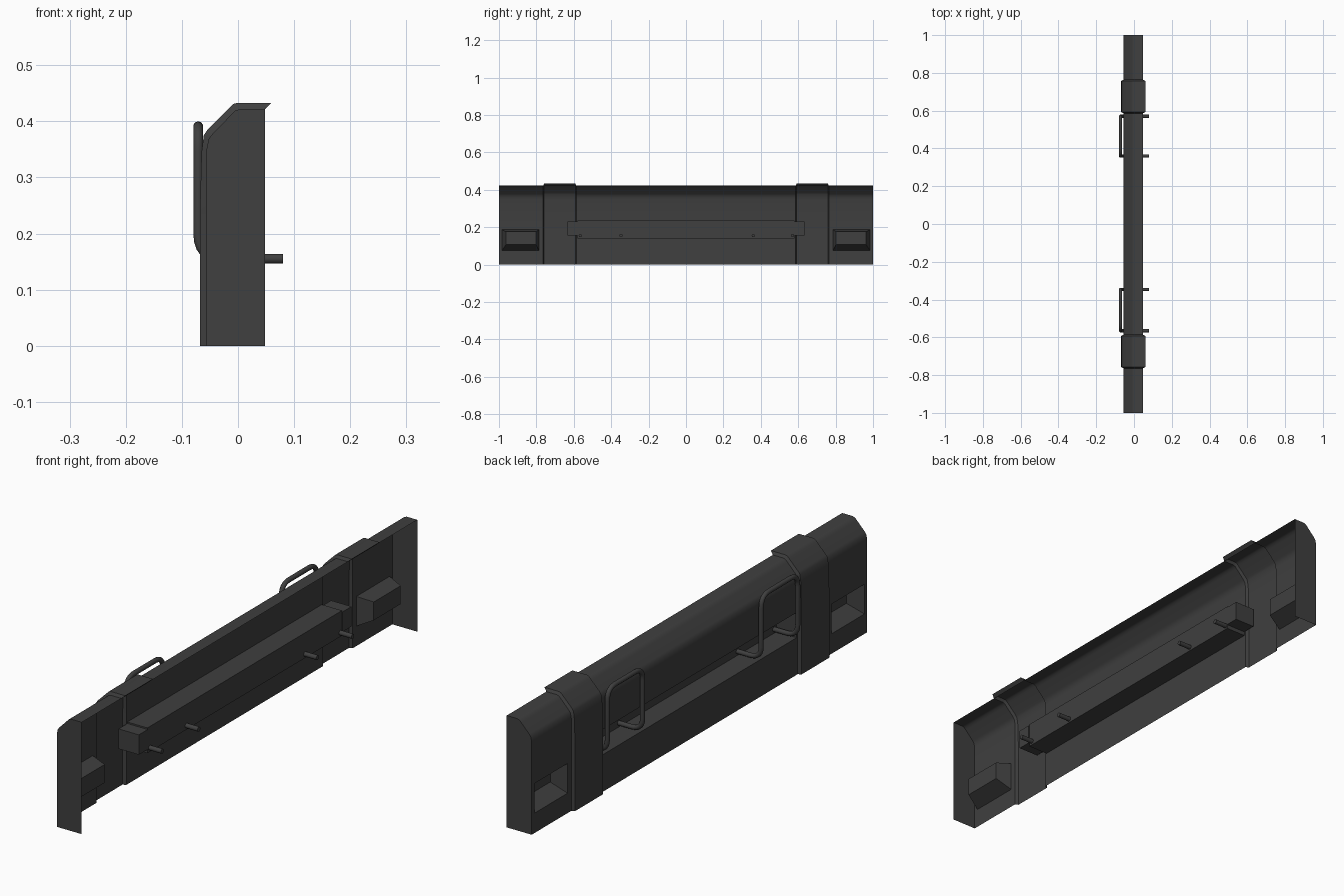
import bpy, bmesh
from mathutils import Vector

if "Cube" in bpy.data.objects:
    bpy.data.objects.remove(bpy.data.objects["Cube"])

mat = bpy.data.materials.new("dark_paint")
mat.diffuse_color = (0.05, 0.05, 0.05, 1)
mat.use_nodes = True
mat.node_tree.nodes["Principled BSDF"].inputs["Base Color"].default_value = mat.diffuse_color


def finish(ob, angle=0.6):
    ob.data.materials.append(mat)
    bpy.ops.object.select_all(action='DESELECT')
    ob.select_set(True)
    bpy.context.view_layer.objects.active = ob
    if ob.type == 'MESH':
        bpy.ops.object.shade_smooth_by_angle(angle=angle)


def mesh_object(name, bm):
    bmesh.ops.remove_doubles(bm, verts=bm.verts, dist=1e-5)
    bmesh.ops.recalc_face_normals(bm, faces=bm.faces)
    me = bpy.data.meshes.new(name)
    bm.to_mesh(me)
    bm.free()
    ob = bpy.data.objects.new(name, me)
    bpy.context.collection.objects.link(ob)
    finish(ob)
    return ob


# Cross-sections (x, z) of the plain skin and of the raised bands
SKIN_X, BAND_X = -0.056, -0.068
Z = [0, 0.075, 0.14, 0.187, 0.235]
skin = [(SKIN_X, z) for z in Z] + [
    (-0.056, 0.35), (-0.0525, 0.368), (-0.046, 0.377), (-0.012, 0.412),
    (-0.005, 0.419), (0.004, 0.422), (0.048, 0.422), (0.048, 0.422)]
band = [(BAND_X, z) for z in Z] + [
    (-0.065, 0.345), (-0.061, 0.375), (-0.055, 0.384), (-0.015, 0.424),
    (-0.008, 0.431), (0.0, 0.433), (0.06, 0.433), (0.048, 0.421)]

# Stations along y: (y, section)
half = [(0.58, skin), (0.586, skin), (0.592, band), (0.758, band),
        (0.764, skin), (0.786, skin), (0.984, skin), (1.0, skin)]
stations = [(-y, s) for y, s in reversed(half)] + half

# Recesses: outer y/z range, inner y/z range, depth position
recesses = [
    ((-0.58, 0.58, 0.14, 0.235), (-0.58, 0.58, 0.14, 0.235), 0.028),
    ((0.786, 0.984, 0.075, 0.187), (0.802, 0.963, 0.107, 0.176), 0.005),
    ((-0.984, -0.786, 0.075, 0.187), (-0.963, -0.802, 0.107, 0.176), 0.005)]

# Pressed sheet shell, left open where the recesses go
bm = bmesh.new()
rows = [[bm.verts.new((x, y, z)) for x, z in s] for y, s in stations]
for i in range(len(rows) - 1):
    for j in range(len(skin) - 1):
        a, b = rows[i], rows[i + 1]
        ym = (stations[i][0] + stations[i + 1][0]) / 2
        zm = (skin[j][1] + skin[j + 1][1]) / 2
        if any(o[0] < ym < o[1] and o[2] < zm < o[3] for o, _, _ in recesses):
            continue
        bm.faces.new((a[j], a[j + 1], b[j + 1], b[j]))

# End plates
for y in (-1, 1):
    pts = skin[:-1] + [(0.048, 0)]
    bm.faces.new([bm.verts.new((x, y, z)) for x, z in pts])


def ring(bm, x, r):
    y0, y1, z0, z1 = r
    return [bm.verts.new((x, y, z)) for y, z in
            ((y0, z0), (y1, z0), (y1, z1), (y0, z1))]


# Recess walls and floors
for outer, inner, depth in recesses:
    o, n = ring(bm, SKIN_X, outer), ring(bm, depth, inner)
    for k in range(4):
        m = (k + 1) % 4
        bm.faces.new((o[k], o[m], n[m], n[k]))
    bm.faces.new(n)
mesh_object("gate_shell", bm)

# Small blocks closing both ends of the long channel
for side in (-1, 1):
    bm = bmesh.new()
    bmesh.ops.create_cube(bm, size=1)
    for v in bm.verts:
        v.co = Vector((v.co.x * 0.085 - 0.0125,
                       v.co.y * 0.053 + side * 0.6075,
                       v.co.z * 0.075 + 0.1925))
    mesh_object("channel_end_block", bm)


def rounded(points, radii, steps=6):
    """Replace inner corners of a path by curved bends."""
    pts = [Vector(p) for p in points]
    out = [pts[0]]
    for i in range(1, len(pts) - 1):
        p, r = pts[i], radii[i - 1]
        a = p + (pts[i - 1] - p).normalized() * r
        b = p + (pts[i + 1] - p).normalized() * r
        for s in range(steps + 1):
            t = s / steps
            out.append(a * (1 - t) ** 2 + p * 2 * t * (1 - t) + b * t * t)
    return out + [pts[-1]]


# Tubular grab handles whose legs pass through the channel floor
for y0, y1 in ((0.36, 0.57), (-0.565, -0.347)):
    hx, zl, zt = -0.071, 0.155, 0.391
    path = rounded([(0.08, y0, zl), (hx, y0, zl), (hx, y0, zt),
                    (hx, y1, zt), (hx, y1, zl), (0.08, y1, zl)],
                   [0.045, 0.045, 0.045, 0.045])
    cu = bpy.data.curves.new("grab_handle", 'CURVE')
    cu.dimensions = '3D'
    cu.bevel_depth = 0.009
    cu.bevel_resolution = 3
    cu.use_fill_caps = True
    sp = cu.splines.new('POLY')
    sp.points.add(len(path) - 1)
    for q, p in zip(sp.points, path):
        q.co = (*p, 1)
        q.radius = 1
    ob = bpy.data.objects.new("grab_handle", cu)
    bpy.context.collection.objects.link(ob)
    finish(ob)
    bpy.ops.object.convert(target='MESH')
    bpy.ops.object.shade_smooth_by_angle(angle=0.8)
